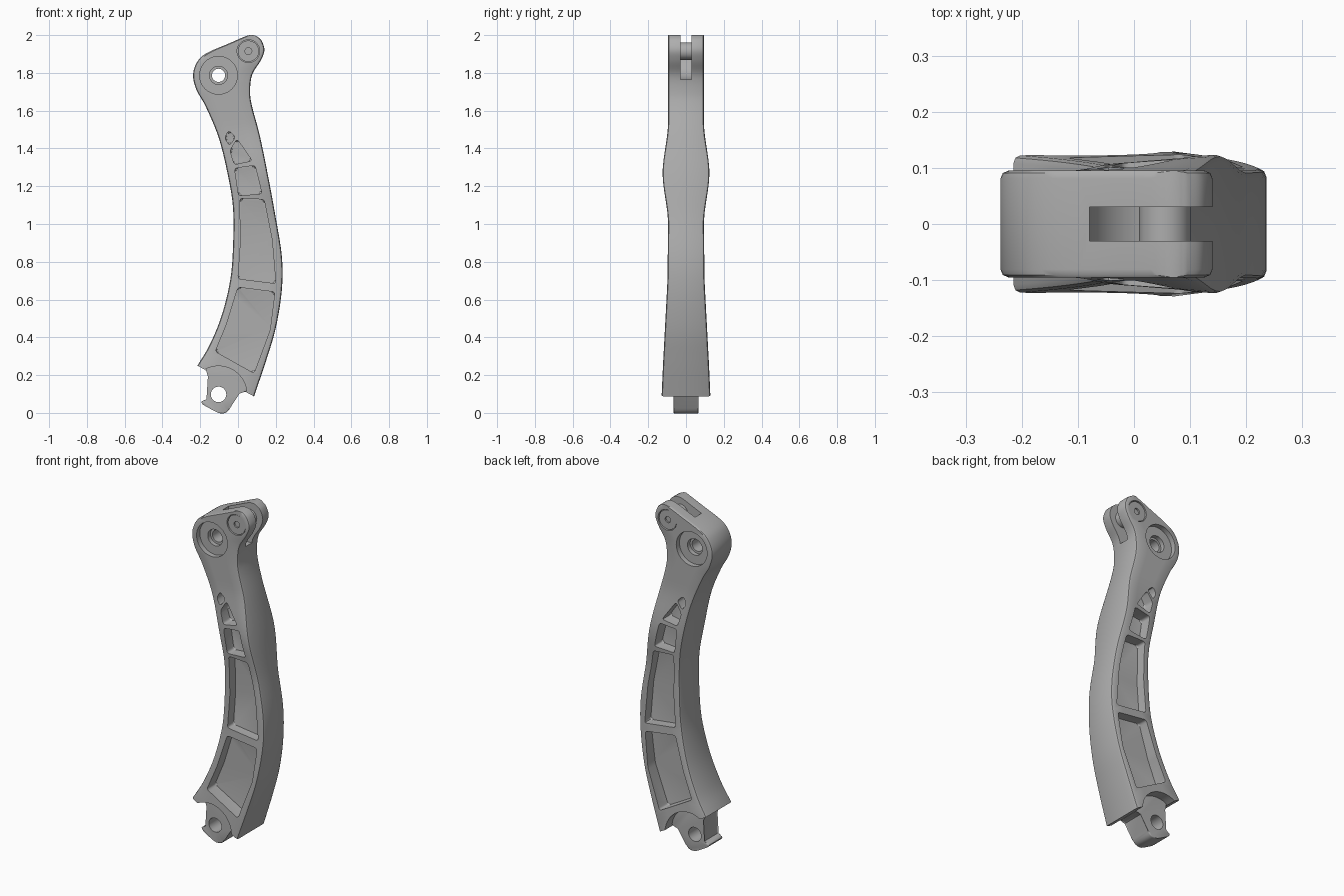
import bpy, bmesh, math
from mathutils import Vector

if "Cube" in bpy.data.objects:
    bpy.data.objects.remove(bpy.data.objects["Cube"])

grey = bpy.data.materials.new("satin_grey")
grey.use_nodes = True
GREY = (0.42, 0.42, 0.42, 1)
grey.diffuse_color = GREY
grey.node_tree.nodes["Principled BSDF"].inputs["Base Color"].default_value = GREY


def fillet(points, r, steps=4):
    """Round every corner of a closed 2D polygon."""
    pts = [Vector(p) for p in points]
    out = []
    for i, p in enumerate(pts):
        ends = []
        for q in (pts[i - 1], pts[(i + 1) % len(pts)]):
            d = q - p
            ends.append(p + d * min(r / d.length, 0.4))
        for k in range(steps + 1):
            t = k / steps
            out.append(ends[0] * (1 - t) ** 2 + p * 2 * t * (1 - t) + ends[1] * t * t)
    return out


def prism(bm, outline, y0, y1, bevel=0, bevel_both=False):
    """Extrude an x-z outline from y0 to y1, rounding the y0 rim."""
    a = [bm.verts.new((p[0], y0, p[1])) for p in outline]
    b = [bm.verts.new((p[0], y1, p[1])) for p in outline]
    faces = [bm.faces.new(a), bm.faces.new(b)]
    for i in range(len(a)):
        j = (i + 1) % len(a)
        bm.faces.new((a[i], a[j], b[j], b[i]))
    if bevel:
        edges = list(faces[0].edges) + (list(faces[1].edges) if bevel_both else [])
        bmesh.ops.bevel(bm, geom=edges, offset=bevel, segments=3, profile=0.5, affect='EDGES')


def lathe(bm, profile, centre, steps=40):
    """Turn a (radius, y) profile about an axis parallel to y."""
    verts = [bm.verts.new((centre[0] + r, y, centre[1])) for r, y in profile]
    edges = [bm.edges.new(pair) for pair in zip(verts, verts[1:])]
    bmesh.ops.spin(bm, geom=verts + edges, cent=(centre[0], 0, centre[1]),
                   axis=(0, 1, 0), angle=math.tau, steps=steps)
    bmesh.ops.remove_doubles(bm, verts=bm.verts, dist=1e-5)


def finish(name, bm):
    bmesh.ops.recalc_face_normals(bm, faces=bm.faces)
    mesh = bpy.data.meshes.new(name)
    bm.to_mesh(mesh)
    bm.free()
    mesh.materials.append(grey)
    obj = bpy.data.objects.new(name, mesh)
    bpy.context.collection.objects.link(obj)
    return obj


def activate(obj):
    bpy.ops.object.select_all(action='DESELECT')
    obj.select_set(True)
    bpy.context.view_layer.objects.active = obj


def smooth(obj):
    activate(obj)
    bpy.ops.object.shade_smooth_by_angle(angle=math.radians(32))


def carve(obj, cutter):
    cutter.hide_render = True
    mod = obj.modifiers.new("carve", 'BOOLEAN')
    mod.operation, mod.solver, mod.object = 'DIFFERENCE', 'EXACT', cutter
    activate(obj)
    bpy.ops.object.modifier_apply(modifier=mod.name)
    bpy.data.objects.remove(cutter)


def curve(points, steps=5):
    """Smooth curve through the points."""
    p = [Vector(q) for q in points]
    p = [p[0] * 2 - p[1]] + p + [p[-1] * 2 - p[-2]]
    out = []
    for a, b, c, d in zip(p, p[1:], p[2:], p[3:]):
        for k in range(steps):
            t = k / steps
            out.append((b * 2 + (c - a) * t + (a * 2 - b * 5 + c * 4 - d) * t * t
                        + (b * 3 - a - c * 3 + d) * t ** 3) / 2)
    return out + [p[-2]]


def half_depth(z, u):
    """Half thickness of the arm by height, with a swell under the neck."""
    table = [(0, .133), (.25, .122), (.7, .098), (1, .095), (3, .095)]
    for (z0, h0), (z1, h1) in zip(table, table[1:]):
        if z <= z1:
            h = h0 + (h1 - h0) * (z - z0) / (z1 - z0)
            break
    swell = max(0, 1 - abs(z - 1.27) / .27)
    return h + .03 * swell * swell * (3 - 2 * swell) * (.35 + .65 * u)


# Arm: sections lofted between the left and right edge curves
edge_a = curve([(-.215, .25), (-.15, .36), (-.085, .52), (-.04, .71), (-.026, .89), (-.026, 1.08),
                (-.05, 1.24), (-.10, 1.45), (-.17, 1.62), (-.22, 1.71), (-.238, 1.79), (-.215, 1.86),
                (-.165, 1.905), (-.05, 1.955), (.03, 1.99), (.06, 2)])
edge_b = curve([(.085, .087), (.15, .28), (.2, .45), (.232, .65), (.232, .83), (.195, 1.06),
                (.16, 1.25), (.115, 1.47), (.075, 1.62), (.064, 1.7), (.075, 1.79), (.12, 1.865),
                (.14, 1.92), (.125, 1.97), (.1, 1.993), (.08, 2)])
bm = bmesh.new()
rings = []
for a, b in zip(edge_a, edge_b):
    w = (b - a).length
    r = min(.014, w * .2)
    half = [(0, r), (r * .3, r * .3), (r, 0)]
    half += [(r + (w - 2 * r) * k / 4, 0) for k in (1, 2, 3)]
    half += [(w - r, 0), (w - r * .3, r * .3), (w, r)]
    section = [(s, d, -1) for s, d in half] + [(s, d, 1) for s, d in reversed(half)]
    ring = []
    for s, drop, side in section:
        p = a.lerp(b, s / w)
        ring.append(bm.verts.new((p.x, side * (half_depth(p.y, s / w) - drop), p.y)))
    rings.append(ring)
for lo, hi in zip(rings, rings[1:]):
    for i in range(len(lo)):
        j = (i + 1) % len(lo)
        bm.faces.new((lo[i], lo[j], hi[j], hi[i]))
bm.faces.new(rings[0])
bm.faces.new(rings[-1])
arm = finish("arm", bm)

LUG, BORE, PIN = (-.103, .098), (-.103, 1.787), (.055, 1.915)


def disc(centre, r, n=48):
    return [(centre[0] + r * math.cos(math.tau * k / n),
             centre[1] + r * math.sin(math.tau * k / n)) for k in range(n)]


# Cutters: ribbed pockets on both faces, bores, roller slot and lower arc
pockets = [
    [(0, .665), (.195, .64), (.17, .44), (.085, .21), (-.12, .325), (-.06, .47), (-.02, .6)],
    [(.01, 1.135), (.138, 1.13), (.18, .92), (.2, .685), (0, .71), (.014, .9)],
    [(-.018, 1.295), (.09, 1.31), (.127, 1.16), (.003, 1.15)],
    [(-.005, 1.45), (.075, 1.335), (-.02, 1.315), (-.042, 1.39)],
    [(-.05, 1.495), (-.012, 1.46), (-.046, 1.415), (-.07, 1.455)],
]
bm = bmesh.new()
for side in (-1, 1):
    for outline in pockets:
        prism(bm, fillet(outline, .016), side * .042, side * .2, bevel=.008)
    prism(bm, disc(PIN, .06), side * .08, side * .2)
prism(bm, disc((.055, 1.905), .14), -.03, .03)
prism(bm, disc(LUG, .15), -.3, .3)
lathe(bm, [(0, -.2), (.1, -.2), (.1, -.065), (.048, -.065), (.048, -.04), (.035, -.04),
           (.035, .04), (.048, .04), (.048, .065), (.1, .065), (.1, .2), (0, .2)], BORE)
carve(arm, finish("arm_cutter", bm))
smooth(arm)

# Lower lug: rounded tongue that fills the arc, with a pivot hole
across, along = Vector((.878, -.478)), Vector((.478, .878))
tongue = [Vector(LUG) + across * u + along * v for u, v in
          fillet([(-.088, -.088), (.088, -.088), (.088, .04)], .062, 8)[:18]
          + [(.09, .06), (.105, .075), (.122, .08), (.122, .165),
             (-.122, .165), (-.122, .08), (-.105, .075), (-.09, .06)]]
bm = bmesh.new()
prism(bm, tongue, -.065, .065, bevel=.006, bevel_both=True)
lug = finish("lower_lug", bm)
bm = bmesh.new()
prism(bm, disc(LUG, .041), -.2, .2)
carve(lug, finish("lug_cutter", bm))
smooth(lug)

# Roller and its pin, with a dimpled head at each end
bm = bmesh.new()
lathe(bm, [(0, -.07), (.018, -.07), (.018, -.09), (.056, -.09), (.056, -.05), (.046, -.05),
           (.046, .05), (.056, .05), (.056, .09), (.018, .09), (.018, .07), (0, .07)], PIN)
smooth(finish("roller_pin", bm))
